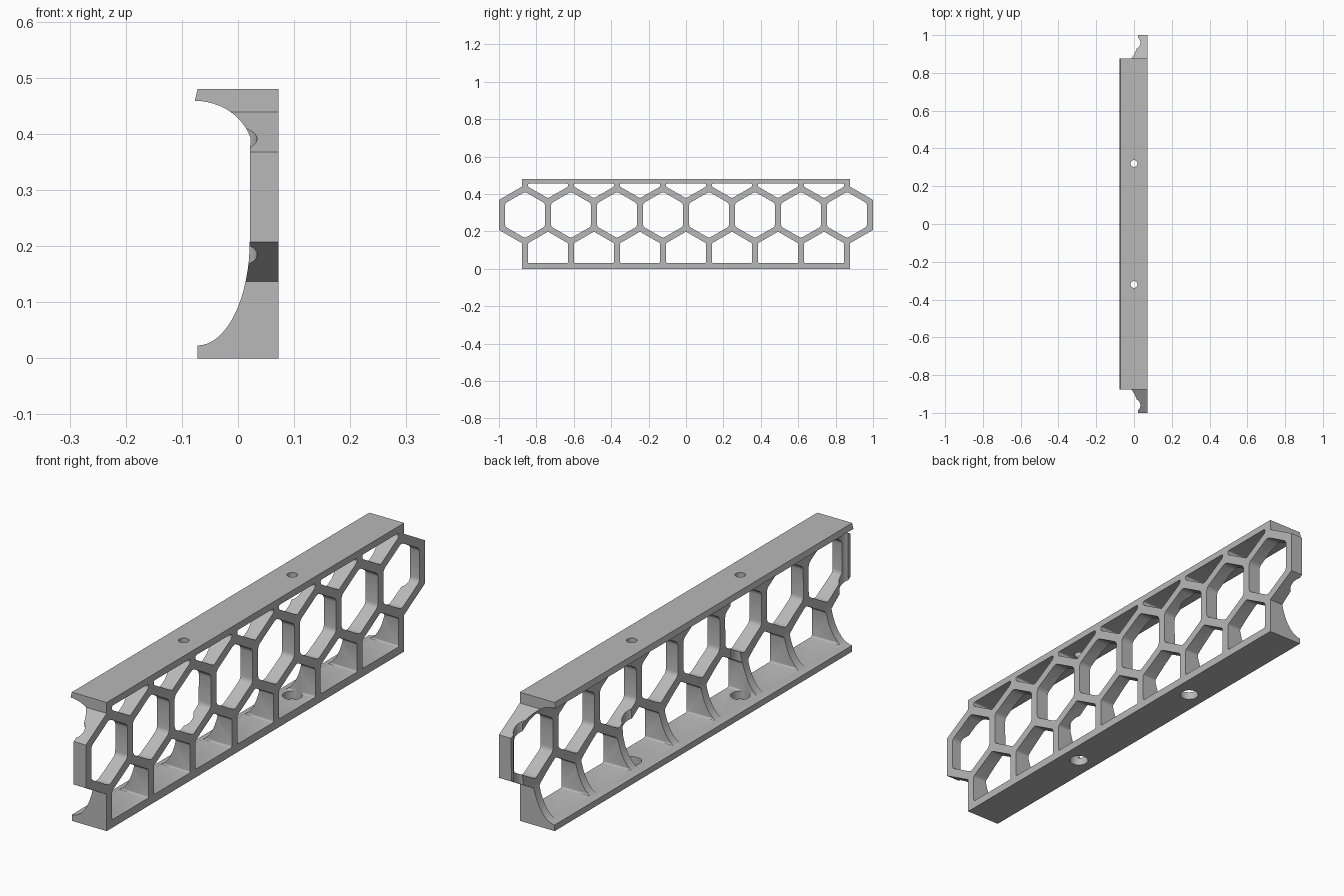
import bpy, bmesh, math

if "Cube" in bpy.data.objects:
    bpy.data.objects.remove(bpy.data.objects["Cube"], do_unlink=True)

PITCH, WALL, MID = 0.246, 0.032, 0.288
APO = (PITCH - WALL) / 2               # half width of a cell opening
RAD = APO / math.cos(math.pi / 6)      # corner radius of a cell opening
ROW = PITCH * math.sqrt(3) / 2         # height between cell rows
END = 3.5 * PITCH + WALL / 2           # half length of the flanges
FLOOR, CEIL, TOP = 0.03, 0.455, 0.48

grey = bpy.data.materials.new("plain grey")
grey.use_nodes = True
grey.diffuse_color = (0.48, 0.48, 0.48, 1)
grey.node_tree.nodes["Principled BSDF"].inputs["Base Color"].default_value = (0.48, 0.48, 0.48, 1)


def add_prism(bm, points, offset, fillet=0.0):
    """Extrude a closed outline along the offset vector, optionally rounding its corners."""
    face = bm.faces.new([bm.verts.new(p) for p in points])
    ext = bmesh.ops.extrude_face_region(bm, geom=[face])
    moved = [v for v in ext["geom"] if isinstance(v, bmesh.types.BMVert)]
    bmesh.ops.translate(bm, verts=moved, vec=offset)
    if fillet:
        sides = [e for v in moved for e in v.link_edges if e.other_vert(v) not in moved]
        bmesh.ops.bevel(bm, geom=sides, offset=fillet, segments=3, profile=0.5, affect='EDGES')


def make_object(name, bm):
    bmesh.ops.recalc_face_normals(bm, faces=bm.faces)
    mesh = bpy.data.meshes.new(name)
    bm.to_mesh(mesh)
    bm.free()
    mesh.materials.append(grey)
    obj = bpy.data.objects.new(name, mesh)
    bpy.context.collection.objects.link(obj)
    return obj


def cut(target, cutter):
    """Subtract the cutter from the target and discard it."""
    cutter.hide_render = True
    mod = target.modifiers.new("cut", 'BOOLEAN')
    mod.operation, mod.solver, mod.object = 'DIFFERENCE', 'EXACT', cutter
    bpy.context.view_layer.objects.active = target
    bpy.ops.object.modifier_apply(modifier=mod.name)
    bpy.data.objects.remove(cutter, do_unlink=True)


# Channel section: flat back, two flanges and curved inner faces
section = [(0.072, 0), (0.072, TOP), (-0.072, TOP)]
for i in range(13):                     # upper curve
    a = math.radians(72) * i / 12
    section.append((-0.077 + 0.104 * math.sin(a), 0.365 + 0.094 * math.cos(a)))
for i in range(17):                     # lower curve
    a = math.pi / 2 * i / 16
    section.append((-0.072 + 0.093 * math.cos(a), 0.21 - 0.187 * math.sin(a)))
section.append((-0.072, 0))
bm = bmesh.new()
add_prism(bm, [(x, -1, z) for x, z in section], (0, 2, 0))
rail = make_object("honeycomb_rail", bm)

# Openings: full hexagons in the middle, clipped ones along both flanges
bm = bmesh.new()
for i in range(8):
    y = (i - 3.5) * PITCH
    hexagon = [(-0.2, y + RAD * math.sin(k * math.pi / 3), MID + RAD * math.cos(k * math.pi / 3))
               for k in range(6)]
    add_prism(bm, hexagon, (0.4, 0, 0), 0.012)
for i in range(7):
    y = (i - 3) * PITCH
    for base, side in ((FLOOR, -1), (CEIL, 1)):
        center = MID + side * ROW
        outline = [(-APO, base), (APO, base), (APO, center - side * RAD / 2),
                   (0, center - side * RAD), (-APO, center - side * RAD / 2)]
        add_prism(bm, [(-0.2, y + u, z) for u, z in outline], (0.4, 0, 0), 0.006)
cut(rail, make_object("cell_cutter", bm))

# Ends: flanges stop short and the last hexagons stick out
bm = bmesh.new()
for end in (-1, 1):
    for side in (-1, 1):
        near = MID + side * (ROW - RAD / 2)
        far = near - side * (1.1 - END) * math.tan(math.pi / 6)
        outline = [(END, MID + side * 0.4), (END, near), (1.1, far), (1.1, MID + side * 0.4)]
        add_prism(bm, [(-0.2, end * y, z) for y, z in outline], (0.4, 0, 0))
cut(rail, make_object("end_cutter", bm))

# Screw holes in the top flange, with wide driver access below that grazes the web
for name, radius, low, high, spots in (
        ("access_cutter", 0.034, -0.1, 0.44, (-0.96, -0.32, 0.32, 0.96)),
        ("screw_cutter", 0.018, 0.3, 0.6, (-0.32, 0.32))):
    bm = bmesh.new()
    for y in spots:
        ring = [(radius * math.cos(k * math.pi / 16), y + radius * math.sin(k * math.pi / 16), low)
                for k in range(32)]
        add_prism(bm, ring, (0, 0, high - low))
    cut(rail, make_object(name, bm))

bpy.ops.object.select_all(action='DESELECT')
rail.select_set(True)
bpy.context.view_layer.objects.active = rail
bpy.ops.object.shade_smooth_by_angle(angle=math.radians(32))
